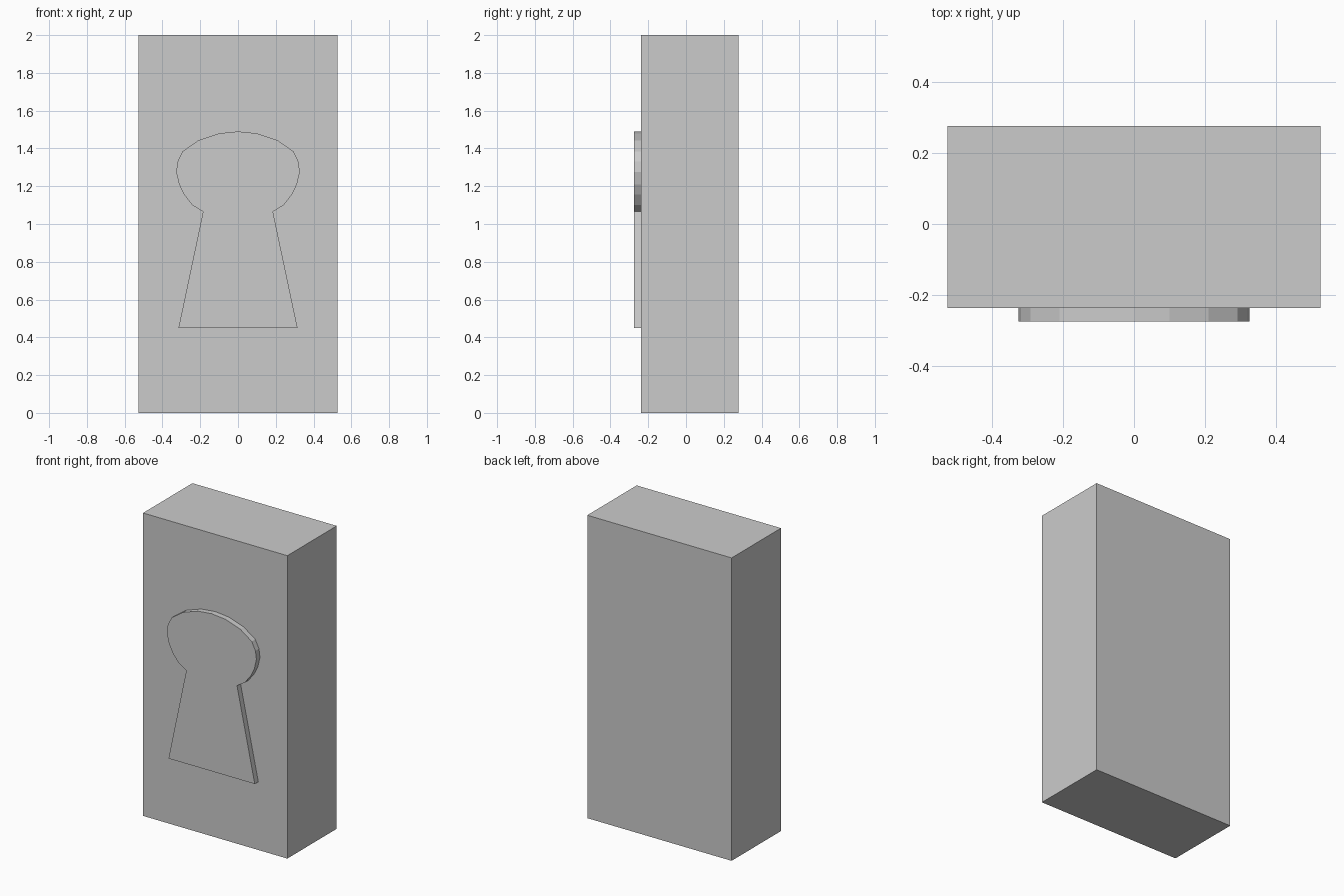
import bpy, bmesh

if "Cube" in bpy.data.objects:
    bpy.data.objects.remove(bpy.data.objects["Cube"])

HALF_W, FRONT, BACK, HEIGHT = 0.527, -0.238, 0.277, 2.0
PLATE_FRONT = -0.275


def extrude_profile(name, points, y_front, y_back):
    """Extrude an x/z outline along y into a closed solid."""
    bm = bmesh.new()
    face = bm.faces.new([bm.verts.new((x, y_front, z)) for x, z in points])
    new = bmesh.ops.extrude_face_region(bm, geom=[face], use_keep_orig=True)
    moved = [g for g in new["geom"] if isinstance(g, bmesh.types.BMVert)]
    bmesh.ops.translate(bm, vec=(0, y_back - y_front, 0), verts=moved)
    bmesh.ops.recalc_face_normals(bm, faces=bm.faces)
    mesh = bpy.data.meshes.new(name)
    bm.to_mesh(mesh)
    bm.free()
    obj = bpy.data.objects.new(name, mesh)
    bpy.context.collection.objects.link(obj)
    return obj


# Main block
extrude_profile("block", [(-HALF_W, 0), (HALF_W, 0), (HALF_W, HEIGHT), (-HALF_W, HEIGHT)],
                FRONT, BACK)

# Raised keyhole plate: right half of the outline, bottom to top, then mirrored
right = [(0.315, 0.45), (0.185, 1.065), (0.242, 1.10), (0.285, 1.155), (0.312, 1.21),
         (0.327, 1.275), (0.32, 1.33), (0.293, 1.385), (0.21, 1.443), (0.10, 1.48)]
outline = right + [(0, 1.49)] + [(-x, z) for x, z in reversed(right)]
extrude_profile("keyhole_plate", outline, PLATE_FRONT, FRONT + 0.005)
